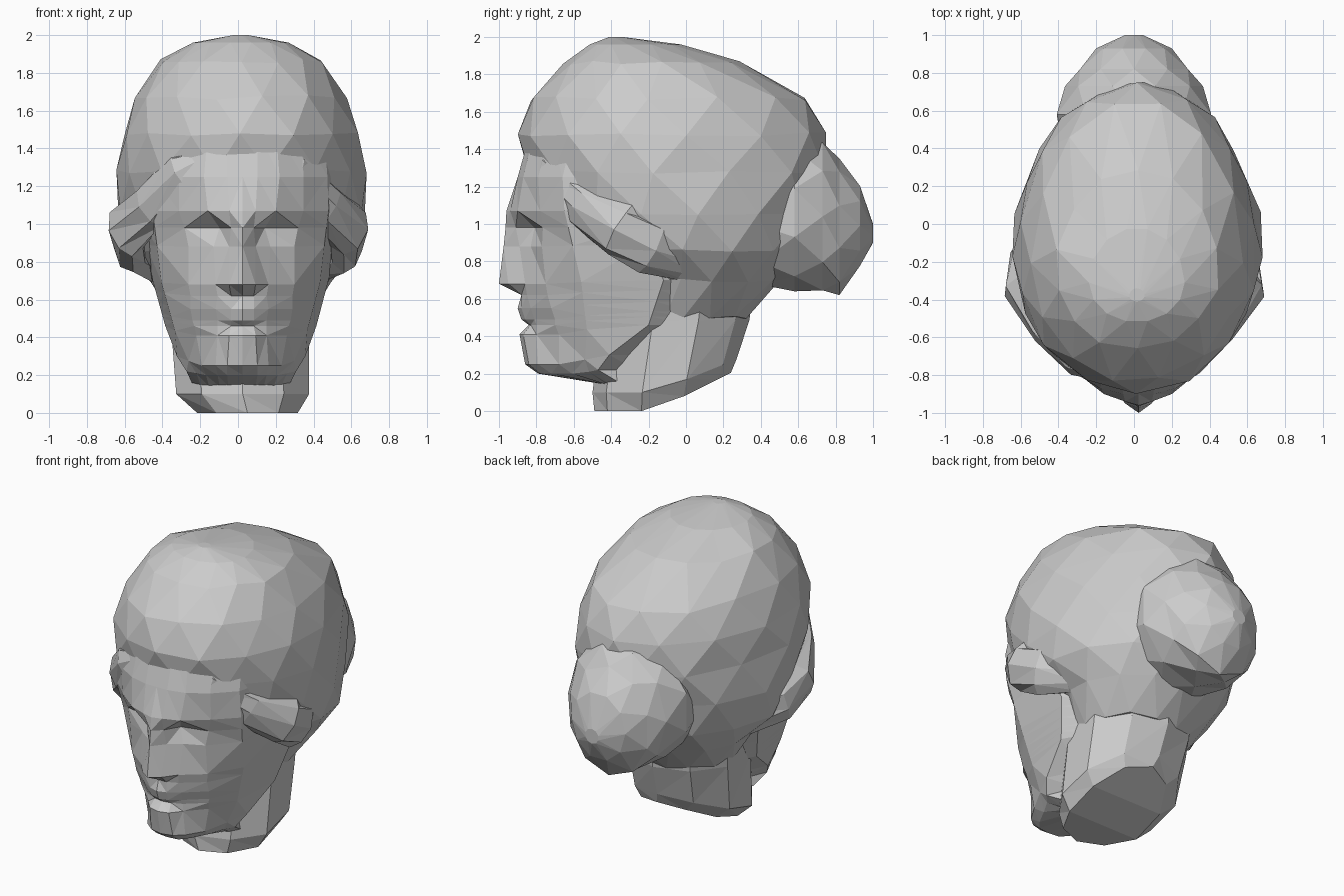
import bpy
import bmesh
import math
import random
from mathutils import Vector

random.seed(4)
default_cube = bpy.data.objects.get("Cube")
if default_cube:
    bpy.data.objects.remove(default_cube, do_unlink=True)

# One plain stone colour
stone = bpy.data.materials.new("grey_stone")
stone.use_nodes = True
STONE_COLOUR = (0.6, 0.6, 0.6, 1)
stone.diffuse_color = STONE_COLOUR
stone.node_tree.nodes["Principled BSDF"].inputs["Base Color"].default_value = STONE_COLOUR


def finish(name, bm):
    """Turn a bmesh into a flat shaded, triangulated object."""
    bmesh.ops.triangulate(bm, faces=bm.faces[:], quad_method='BEAUTY')
    mesh = bpy.data.meshes.new(name)
    bm.to_mesh(mesh)
    bm.free()
    mesh.materials.append(stone)
    obj = bpy.data.objects.new(name, mesh)
    bpy.context.collection.objects.link(obj)
    return obj


def chisel(point, amount):
    """Shift a point slightly for a hand-cut look."""
    return point + Vector([random.uniform(-amount, amount) for _ in range(3)])


def loft(name, rings):
    """Join rings with triangles whose diagonals alternate, and close the ends."""
    bm = bmesh.new()
    loops = [[bm.verts.new(p) for p in ring] for ring in rings]
    count = len(loops[0])
    for level, (low, high) in enumerate(zip(loops, loops[1:])):
        for i in range(count):
            j = (i + 1) % count
            if level % 2:
                bm.faces.new((low[i], low[j], high[j]))
                bm.faces.new((low[i], high[j], high[i]))
            else:
                bm.faces.new((low[i], low[j], high[i]))
                bm.faces.new((low[j], high[j], high[i]))
    bm.faces.new(loops[0])
    bm.faces.new(loops[-1])
    bmesh.ops.recalc_face_normals(bm, faces=bm.faces[:])
    return finish(name, bm)


def egg_ring(z, front, back, width, sides, turn=0.0, amount=0.0, blend=0.42, shift=0.0):
    """Horizontal egg outline with its widest point towards the front."""
    middle = front + (back - front) * blend
    ring = []
    for i in range(sides):
        angle = math.tau * (i + turn) / sides
        s, c = math.sin(angle), math.cos(angle)
        reach = (back - middle) if s > 0 else (middle - front)
        ring.append(chisel(Vector((width * c + shift, middle + reach * s, z)), amount))
    return ring


def interpolate(table, z):
    """Read a row of values from a table sorted by falling height."""
    for a, b in zip(table, table[1:]):
        if z >= b[0]:
            t = min(1, (a[0] - z) / (a[0] - b[0]))
            return [p + (q - p) * t for p, q in zip(a[1:], b[1:])]
    return table[-1][1:]


# Skull covered with hair: height, front, back, half width
skull = [
    (0.5, -.25, .33, .36), (0.7, -.3, .5, .48), (.86, -.5, .62, .61),
    (1.06, -.71, .7, .655), (1.28, -.86, .76, .645), (1.48, -.9, .75, .62),
    (1.67, -.84, .66, .55), (1.86, -.66, .29, .425), (1.96, -.52, -.02, .25),
    (2.0, -.41, -.34, .04),
]
loft("hair_cap", [
    egg_ring(z, f, b, w * 1.015, 14, turn=.5 * (i % 2), amount=0 if z > 1.9 else .012,
             shift=.015)
    for i, (z, f, b, w) in enumerate(skull)])

# Neck with a base that slopes up towards the back
neck_rings = []
for z, front, back, width, shift in [(0, -.49, .24, .28, .05), (.1, -.5, .27, .37, .025),
                                     (.48, -.45, .34, .385, .01), (.75, -.4, .36, .4, 0)]:
    ring = egg_ring(z, front, back, width, 10, turn=.5, blend=.5, shift=shift)
    for p in ring:
        p.z += max(0, p.y + .17) * .5 * max(0, 1 - z * 2)
    neck_rings.append(ring)
loft("neck", neck_rings)

# Bun growing backwards out of the nape: depth, centre height, half width, half height
bun = [(.4, .99, .38, .33), (.58, 1.06, .43, .42), (.73, 1.04, .365, .415),
       (.82, .985, .3, .365), (.93, .99, .2, .225), (1.0, .95, .05, .05)]
loft("hair_bun", [
    [Vector((rx * math.cos(a), y, zc + rz * math.sin(a)))
     for a in (math.tau * (k + .5 * (i % 2)) / 10 for k in range(10))]
    for i, (y, zc, rx, rz) in enumerate(bun)])

# Face front: height, centre depth, then three (x, depth) pairs outwards
face_rows = [
    (1.5, -.83, .08, -.83, .18, -.81, .32, -.73),
    (1.25, -.9, .08, -.9, .2, -.87, .33, -.79),
    (1.07, -.96, .07, -.94, .18, -.9, .33, -.78),
    (.98, -.965, .06, -.91, .12, -.81, .3, -.765),
    (.88, -.975, .07, -.89, .15, -.83, .28, -.77),
    (.68, -1, .07, -.95, .14, -.86, .28, -.75),
    (.62, -.88, .06, -.88, .13, -.85, .27, -.74),
    (.55, -.9, .06, -.88, .14, -.83, .27, -.72),
    (.49, -.88, .06, -.86, .13, -.81, .26, -.7),
    (.46, -.84, .06, -.83, .13, -.8, .25, -.7),
    (.41, -.89, .07, -.87, .13, -.8, .24, -.68),
    (.25, -.86, .08, -.84, .14, -.79, .21, -.68),
    (.2, -.79, .08, -.78, .13, -.72, .19, -.61),
]
# Cheek and jaw: height, cheek x and y, jaw x and y, rise of the jaw line
cheek_rows = [
    (1.5, .44, -.6, .5, -.4, 0), (1.25, .46, -.66, .53, -.4, 0),
    (1.07, .465, -.65, .53, -.3, 0), (.68, .42, -.56, .465, -.12, .02),
    (.41, .35, -.53, .4, -.2, .05), (.25, .28, -.54, .34, -.41, .05),
    (.2, .24, -.52, .29, -.47, .02),
]
FACE_SHIFT = .025
bm = bmesh.new()
grid = []
for z, y0, *pairs in face_rows:
    cx, cy, jx, jy, rise = interpolate(cheek_rows, z)
    half = [(x, y, z) for x, y in zip(pairs[::2], pairs[1::2])]
    # The last column tucks the jaw edge into the neck
    half += [(cx, cy, z + rise / 2), (jx, jy, z + rise), (jx * .7, jy + .2, z + rise)]
    row = [(-x, y, h) for x, y, h in reversed(half)] + [(0, y0, z)] + half
    grid.append([bm.verts.new((x + FACE_SHIFT * (1 - abs(x)), y, h)) for x, y, h in row])
# Underside of the jaw, folding back into the neck
grid.append([bm.verts.new((v.co.x * .9, max(v.co.y, -.52) + .1, v.co.z - .06))
             for v in grid[-1]])
for top, bottom in zip(grid, grid[1:]):
    for i in range(len(top) - 1):
        bm.faces.new((top[i], bottom[i], bottom[i + 1], top[i + 1]))
finish("face", bm)

# Swept locks running from the parting over each ear
lock_path = [(.05, -.84, 1.42, .03), (.3, -.74, 1.28, .1), (.46, -.56, 1.1, .13),
             (.59, -.35, .97, .16), (.57, -.19, .88, .15), (.42, .05, .8, .12)]
for side, label in ((1, "left"), (-1, "right")):
    centres = [Vector((side * x, y, z)) for x, y, z, _ in lock_path]
    rings = []
    for i, centre in enumerate(centres):
        ahead = centres[min(i + 1, len(centres) - 1)]
        behind = centres[max(i - 1, 0)]
        along = (ahead - behind).normalized()
        out = Vector((centre.x, centre.y + .1, 0)).normalized()
        across = along.cross(out).normalized()
        out = across.cross(along)
        r = lock_path[i][3]
        rings.append([
            chisel(centre + across * r * math.cos(a) + out * r * .65 * math.sin(a), .008)
            for a in (math.tau * k / 8 for k in range(8))])
    loft(label + "_hair_lock", rings)
